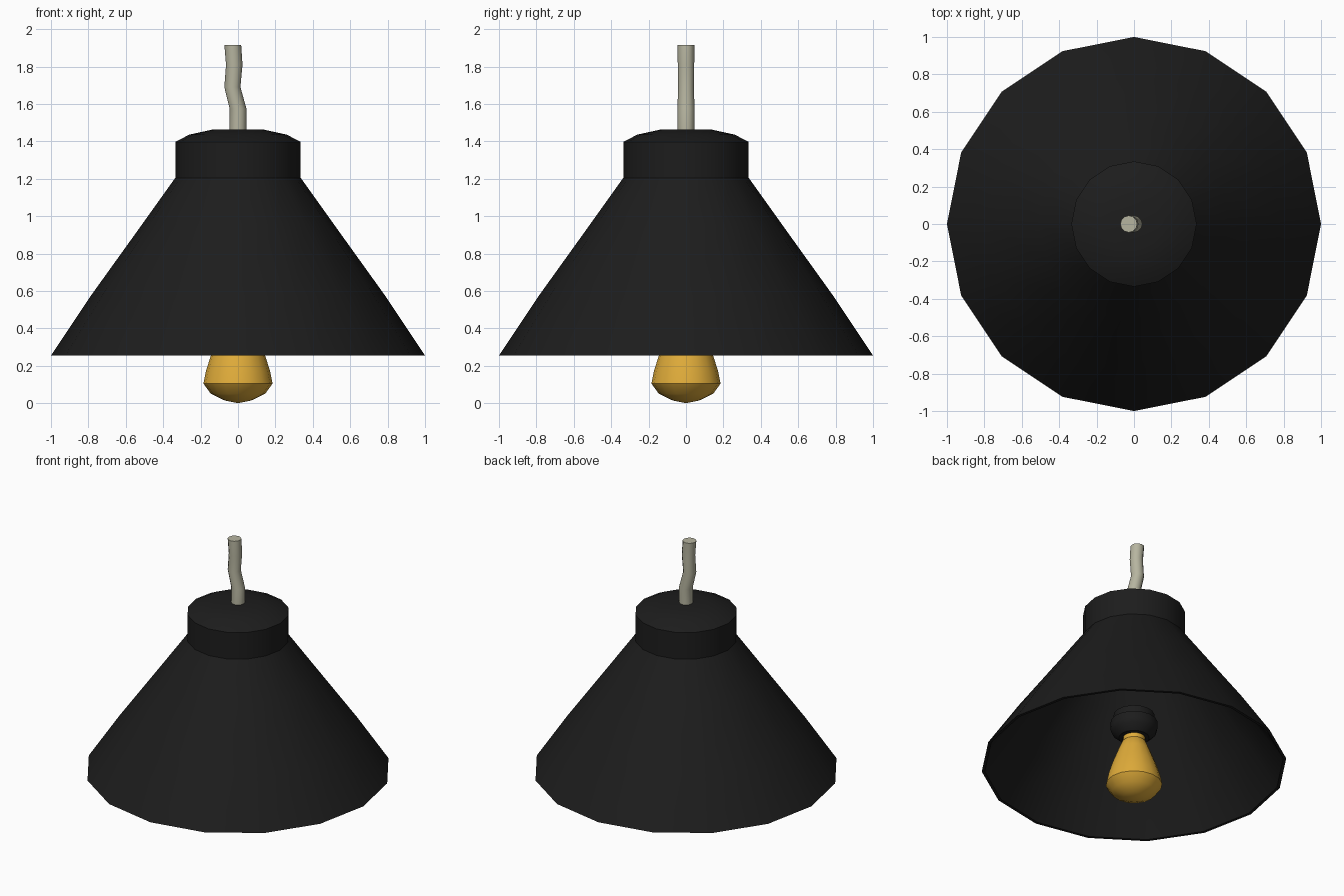
import bpy, bmesh, math

if "Cube" in bpy.data.objects:
    bpy.data.objects.remove(bpy.data.objects["Cube"])


def material(name, rgb):
    m = bpy.data.materials.new(name)
    m.diffuse_color = (*rgb, 1.0)
    m.use_nodes = True
    m.node_tree.nodes["Principled BSDF"].inputs["Base Color"].default_value = m.diffuse_color
    return m


BLACK = material("matte_black", (0.012, 0.012, 0.012))
AMBER = material("amber_glass", (0.74, 0.41, 0.042))
CORD = material("beige_cord", (0.47, 0.46, 0.35))


def lathe(name, profile, mat, sides=16, closed=False, angle=35):
    """Stack rings of (radius, z[, x offset]); radius 0 makes a pole."""
    bm = bmesh.new()
    rings = []
    for p in profile:
        r, z = p[0], p[1]
        dx = p[2] if len(p) > 2 else 0.0
        n = 1 if r == 0 else sides
        rings.append([bm.verts.new((dx + r * math.cos(2 * math.pi * i / sides),
                                    r * math.sin(2 * math.pi * i / sides), z))
                      for i in range(n)])
    pairs = list(zip(rings, rings[1:]))
    if closed:
        pairs.append((rings[-1], rings[0]))
    for a, b in pairs:
        if len(a) == 1 and len(b) == 1:
            continue  # two poles: nothing between them
        for i in range(sides):
            j = (i + 1) % sides
            quad = [a[i % len(a)], a[j % len(a)], b[j % len(b)], b[i % len(b)]]
            bm.faces.new(list(dict.fromkeys(quad)))
    if not closed:
        for ring in (rings[0], rings[-1]):
            if len(ring) > 1:
                bm.faces.new(ring)
    bmesh.ops.recalc_face_normals(bm, faces=bm.faces)
    me = bpy.data.meshes.new(name)
    bm.to_mesh(me)
    bm.free()
    me.materials.append(mat)
    ob = bpy.data.objects.new(name, me)
    bpy.context.collection.objects.link(ob)
    bpy.ops.object.select_all(action='DESELECT')
    bpy.context.view_layer.objects.active = ob
    ob.select_set(True)
    bpy.ops.object.shade_smooth_by_angle(angle=math.radians(angle))
    return ob


# Conical shade with a thin wall, open at the top into the collar
lathe("shade", [(1.0, 0.255), (0.79, 0.57), (0.51, 0.96), (0.335, 1.205),
                (0.315, 1.205), (0.49, 0.95), (0.77, 0.56), (0.98, 0.255)],
      BLACK, closed=True)

# Hollow collar with a shallow domed top
lathe("cap", [(0.335, 1.205), (0.335, 1.397), (0.26, 1.436), (0.14, 1.462), (0, 1.462),
              (0, 1.442), (0.13, 1.442), (0.25, 1.418), (0.315, 1.385), (0.315, 1.205)],
      BLACK, closed=True)

# Bulb holder inside the shade: lower ring and narrower upper ring
lathe("socket", [(0.10, 0.46), (0.145, 0.50), (0.155, 0.53), (0.155, 0.575),
                 (0.135, 0.585), (0.135, 0.63)], BLACK, angle=30)

# Pear-shaped bulb
lathe("bulb", [(0, 0.0), (0.07, 0.014), (0.145, 0.05), (0.185, 0.105),
               (0.172, 0.17), (0.145, 0.255), (0.105, 0.36), (0.078, 0.425),
               (0.072, 0.43), (0.072, 0.47)], AMBER, angle=32)

# Slightly kinked cord
lathe("cord", [(0.045, 1.45, 0), (0.045, 1.575, 0), (0.043, 1.69, -0.03),
               (0.044, 1.81, -0.02), (0.045, 1.915, -0.028)], CORD, sides=12)
